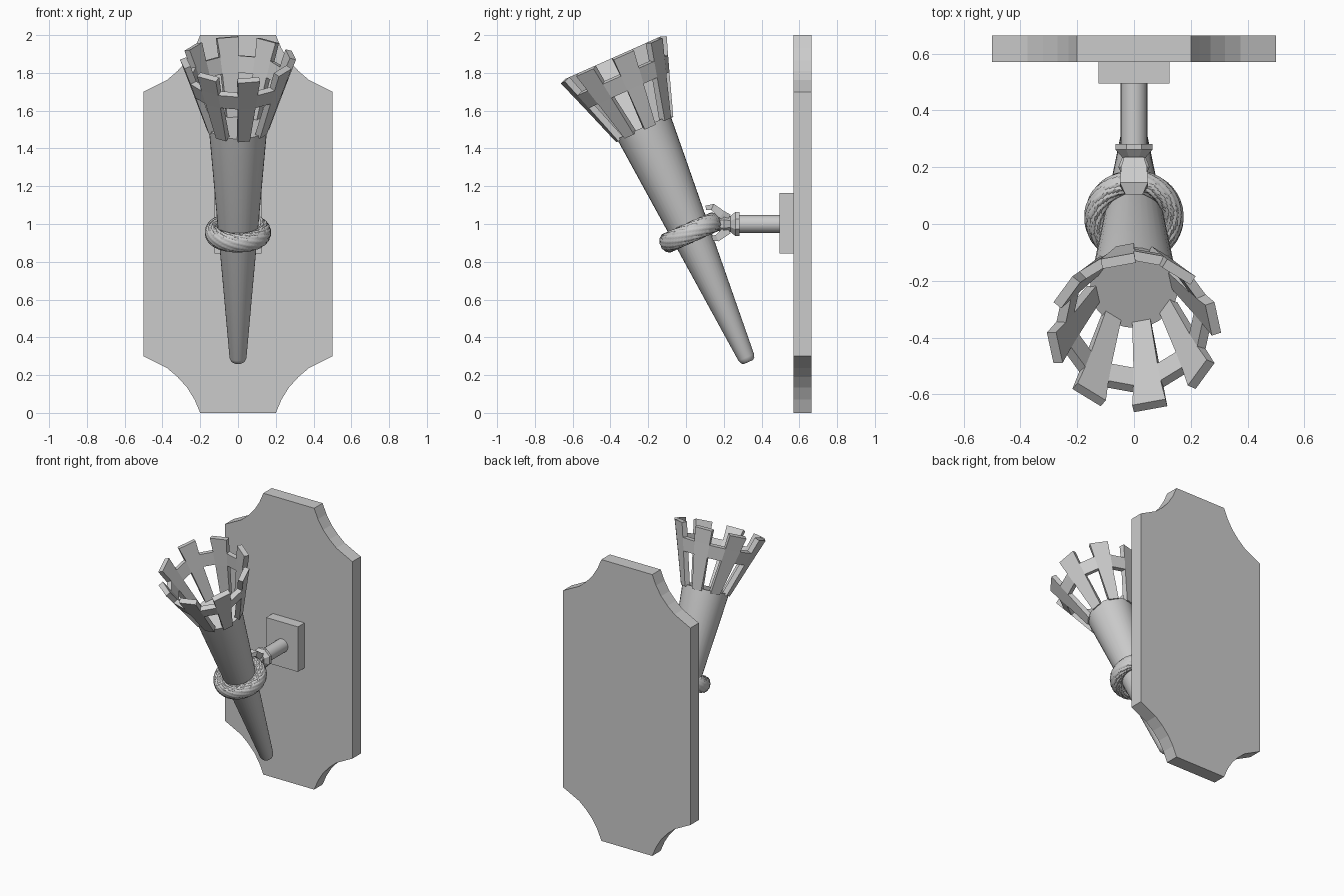
import bpy, bmesh
from math import sin, cos, pi, radians, tau
from mathutils import Matrix, Vector

if "Cube" in bpy.data.objects:
    bpy.data.objects.remove(bpy.data.objects["Cube"])

TILT = Matrix.Translation((0, 0.325, 0.28)) @ Matrix.Rotation(radians(24), 4, 'X')


def make(name, verts, faces, matrix=None, smooth=None):
    me = bpy.data.meshes.new(name)
    me.from_pydata([Vector(v) for v in verts], [], faces)
    if matrix is not None:
        me.transform(matrix)
    bm = bmesh.new()
    bm.from_mesh(me)
    bmesh.ops.recalc_face_normals(bm, faces=bm.faces)
    bm.to_mesh(me)
    bm.free()
    ob = bpy.data.objects.new(name, me)
    bpy.context.collection.objects.link(ob)
    if smooth:
        bpy.ops.object.select_all(action='DESELECT')
        ob.select_set(True)
        bpy.context.view_layer.objects.active = ob
        bpy.ops.object.shade_smooth_by_angle(angle=radians(smooth))
    return ob


def loft(name, rings, matrix=None, smooth=None):
    """Skin a list of equal-sized closed rings and cap both ends."""
    n = len(rings[0])
    faces = [(k*n + i, k*n + (i+1) % n, (k+1)*n + (i+1) % n, (k+1)*n + i)
             for k in range(len(rings)-1) for i in range(n)]
    faces += [tuple(range(n)), tuple(range((len(rings)-1)*n, len(rings)*n))]
    return make(name, [v for r in rings for v in r], faces, matrix, smooth)


def lathe(name, profile, n, matrix=None, smooth=None, phase=0.0):
    rings = [[(r*cos(tau*i/n + phase), r*sin(tau*i/n + phase), z) for i in range(n)]
             for r, z in profile]
    return loft(name, rings, matrix, smooth)


# wall plaque with scooped corners
corner = [(.2, 0), (.23, .07), (.27, .135), (.32, .19), (.375, .237), (.5, .3)]
right = corner + [(x, 2-z) for x, z in reversed(corner)]
outline = right + [(-x, z) for x, z in reversed(right)]
loft("wall_plaque", [[(x, y, z) for x, z in outline] for y in (.57, .665)])

# mounting block
loft("mount_block", [[(-.125, y, .845), (.125, y, .845), (.125, y, 1.165), (-.125, y, 1.165)]
                     for y in (.495, .575)])

# support rod and flared collar, turned along y
ALONG_Y = Matrix.Translation((0, 0, 1)) @ Matrix.Rotation(radians(-90), 4, 'X')
lathe("support_rod", [(.047, .25), (.047, .5)], 16, ALONG_Y, 40)
lathe("rod_collar", [(.045, .175), (.06, .2), (.045, .235), (.07, .262), (.07, .282)],
      8, ALONG_Y, None, pi/8)


# claw prongs that grip the ring: (y, z, half width, half thickness)
def prong(name, path):
    rings = []
    for k, (y, z, w, t) in enumerate(path):
        a, b = path[max(k-1, 0)], path[min(k+1, len(path)-1)]
        d = Vector((b[0]-a[0], b[1]-a[1])).normalized()
        ny, nz = -d.y*t, d.x*t
        rings.append([(-w, y-ny, z-nz), (w, y-ny, z-nz), (w, y+ny, z+nz), (-w, y+ny, z+nz)])
    loft(name, rings)


prong("upper_claw", [(.225, 1.03, .035, .022), (.19, 1.05, .045, .022),
                     (.14, 1.09, .05, .018), (.105, 1.085, .03, .012)])
prong("lower_claw", [(.225, .97, .035, .022), (.195, .95, .05, .022),
                     (.165, .925, .05, .018), (.135, .925, .03, .012)])

# tapered handle
lathe("torch_handle", [(.026, -.012), (.038, -.004), (.045, .015), (.155, 1.35)],
      32, TILT, 50)

# twisted rope ring
N, M, STRANDS, TURNS = 64, 48, 12, 1.0
verts, faces = [], []
for i in range(N):
    a = tau*i/N
    for j in range(M):
        b = tau*j/M
        lobe = .86 + .14*abs(sin(STRANDS*(b + TURNS*a)/2))
        r = .135 + .041*lobe*cos(b)
        verts.append((r*cos(a), r*sin(a), .739 + .054*lobe*sin(b)))
        faces.append((i*M+j, ((i+1) % N)*M+j, ((i+1) % N)*M+(j+1) % M, i*M+(j+1) % M))
make("rope_ring", verts, faces, TILT, 35)

# flared basket: open windows below a band, merlons above
levels = [(.165, 1.335), (.243, 1.56), (.273, 1.645), (.307, 1.74)]
SEG = 16
verts = [(r*cos(tau*i/SEG), r*sin(tau*i/SEG), z) for r, z in levels for i in range(SEG)]
faces = [(k*SEG+i, k*SEG+(i+1) % SEG, (k+1)*SEG+(i+1) % SEG, (k+1)*SEG+i)
         for k in range(3) for i in range(SEG) if k == 1 or i % 2 == 0]
me = bpy.data.meshes.new("flame_basket")
me.from_pydata(verts, [], faces)
me.transform(TILT)
basket = bpy.data.objects.new("flame_basket", me)
bpy.context.collection.objects.link(basket)
sol = basket.modifiers.new("thickness", 'SOLIDIFY')
sol.thickness = .035
sol.offset = -1
